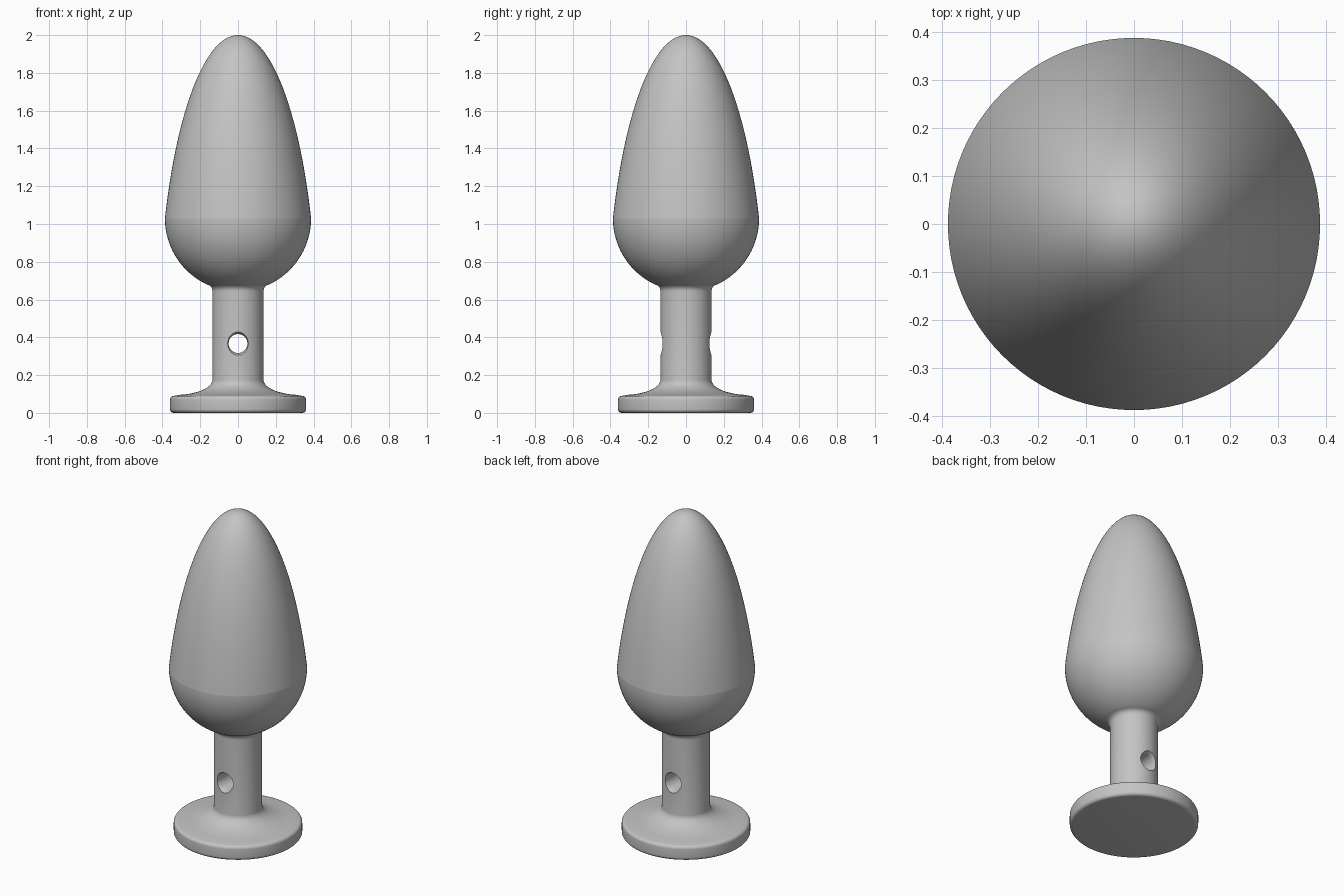
import bpy, bmesh, math

old = bpy.data.objects.get("Cube")
if old:
    bpy.data.objects.remove(old, do_unlink=True)

grey = bpy.data.materials.new("satin_grey")
grey.use_nodes = True
colour = (0.55, 0.55, 0.55, 1)
grey.diffuse_color = colour
grey.node_tree.nodes["Principled BSDF"].inputs["Base Color"].default_value = colour

CREASE = 1.03
BULB_R = 0.387
STEM_R = 0.135
HOLE_Z = 0.367


def arc(cr, cz, radius, start, end, steps):
    """Points (r, z) along an arc, angles in degrees."""
    angles = [math.radians(start + (end - start) * i / steps) for i in range(steps + 1)]
    return [(cr + radius * math.cos(a), cz + radius * math.sin(a)) for a in angles]


def lathe(name, profile, segments):
    """Turn an (r, z) profile around z into a closed solid."""
    bm = bmesh.new()
    verts = [bm.verts.new((r, 0, z)) for r, z in profile]
    edges = [bm.edges.new(pair) for pair in zip(verts, verts[1:])]
    bmesh.ops.spin(bm, geom=verts + edges, cent=(0, 0, 0), axis=(0, 0, 1),
                   angle=math.tau, steps=segments, use_duplicate=False)
    bmesh.ops.remove_doubles(bm, verts=bm.verts, dist=0.0002)
    bmesh.ops.recalc_face_normals(bm, faces=bm.faces)
    mesh = bpy.data.meshes.new(name)
    bm.to_mesh(mesh)
    bm.free()
    obj = bpy.data.objects.new(name, mesh)
    bpy.context.collection.objects.link(obj)
    mesh.materials.append(grey)
    return obj


# Foot disc with rounded rims
profile = [(0, 0)]
profile += arc(0.34, 0.02, 0.02, -90, 0, 6)
profile += arc(0.34, 0.07, 0.02, 0, 90, 6)

# Concave flare sweeping up into the stem
for i in range(1, 13):
    a = math.radians(90 * i / 12)
    profile.append((0.335 - 0.2 * math.sin(a), 0.175 - 0.08 * math.cos(a)))

# Stem and the small fillet under the bulb
profile += [(STEM_R, 0.64)]
profile += arc(STEM_R + 0.035, 0.645, 0.035, 180, 115, 6)

# Round lower half of the bulb
profile += arc(0, CREASE, BULB_R, -65, 0, 28)

# Tapering upper half, running to a blunt tip
for i in range(1, 41):
    d = (2 - CREASE) * (1 - i / 40) ** 2
    profile.append((math.sqrt(0.222 * d - 0.0696 * d * d), 2 - d))

body = lathe("bulb_stem_and_foot", profile, 96)

# Cross hole through the stem, slightly flared at both mouths
cutter_profile = [(0, -0.3), (0.065, -0.3), (0.065, -0.14), (0.055, -0.125), (0.05, -0.105)]
cutter_profile += [(r, -z) for r, z in reversed(cutter_profile)]
cutter = lathe("hole_cutter", cutter_profile, 48)
cutter.rotation_euler.x = math.pi / 2
cutter.location.z = HOLE_Z
cutter.hide_render = True

bpy.context.view_layer.objects.active = body
body.select_set(True)
cut = body.modifiers.new("cross_hole", "BOOLEAN")
cut.operation = "DIFFERENCE"
cut.solver = "EXACT"
cut.object = cutter
bpy.ops.object.modifier_apply(modifier=cut.name)
bpy.data.objects.remove(cutter, do_unlink=True)

# Smooth surface with a crisp line around the widest ring
bpy.ops.object.shade_smooth_by_angle(angle=math.radians(35))
for edge in body.data.edges:
    if all(abs(body.data.vertices[v].co.z - CREASE) < 0.001 for v in edge.vertices):
        edge.use_edge_sharp = True
